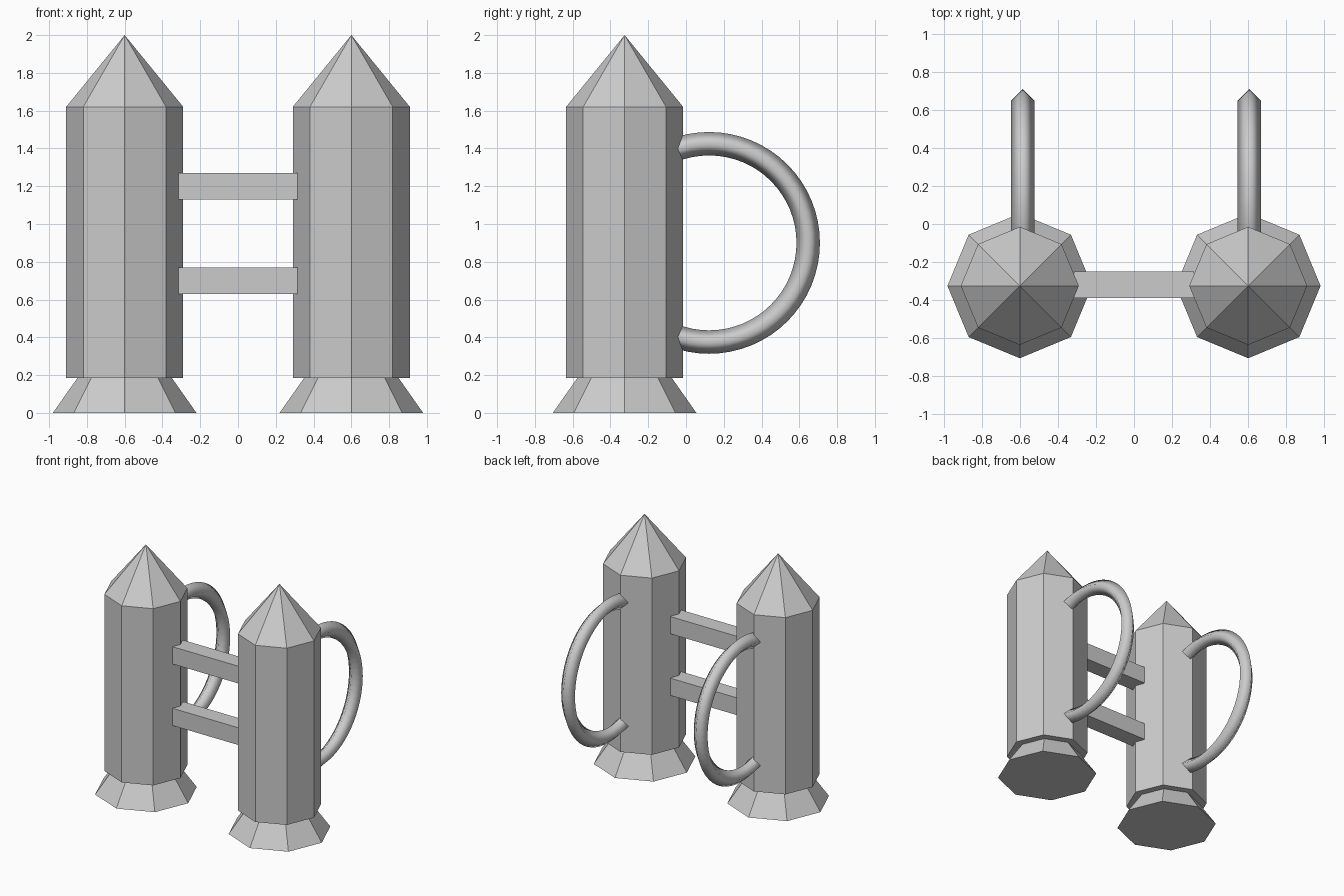
import bpy
import math

if "Cube" in bpy.data.objects:
    bpy.data.objects.remove(bpy.data.objects["Cube"], do_unlink=True)

grey = bpy.data.materials.new("plain grey")
grey.use_nodes = True
grey.diffuse_color = (0.6, 0.6, 0.6, 1)
grey.node_tree.nodes["Principled BSDF"].inputs["Base Color"].default_value = (0.6, 0.6, 0.6, 1)

TOWER_X, TOWER_Y = 0.6, -0.325


def finish(name):
    obj = bpy.context.object
    obj.name = name
    obj.data.materials.append(grey)
    return obj


def octagon(name, x, r_bottom, r_top, z0, z1):
    """Eight-sided frustum with corners on the x and y axes."""
    bpy.ops.mesh.primitive_cone_add(vertices=8, radius1=r_bottom, radius2=r_top,
                                    depth=z1 - z0, location=(x, TOWER_Y, (z0 + z1) / 2))
    return finish(name)


def handle(name, x):
    """Ring with a diamond section, its inner part buried in the tower."""
    bpy.ops.mesh.primitive_torus_add(major_segments=64, minor_segments=4,
                                     major_radius=0.525, minor_radius=0.062,
                                     location=(x, 0.122, 0.9),
                                     rotation=(0, math.pi / 2, 0))
    finish(name)
    bpy.ops.object.shade_smooth()


# Two towers, each with a flared foot, shaft, pointed roof and back handle
for side, sign, handle_x in (("left", 1, 0.606), ("right", -1, -0.585)):
    x = sign * TOWER_X
    octagon(side + "_foot", x, 0.38, 0.25, 0, 0.185)
    octagon(side + "_shaft", x, 0.31, 0.31, 0.185, 1.62)
    octagon(side + "_roof", x, 0.31, 0, 1.62, 2)
    handle(side + "_handle", handle_x)

# Crossbars joining the towers
for name, z in (("lower_crossbar", 0.7), ("upper_crossbar", 1.2)):
    bpy.ops.mesh.primitive_cube_add(size=1, location=(0, -0.32, z))
    finish(name).scale = (0.63, 0.14, 0.14)
